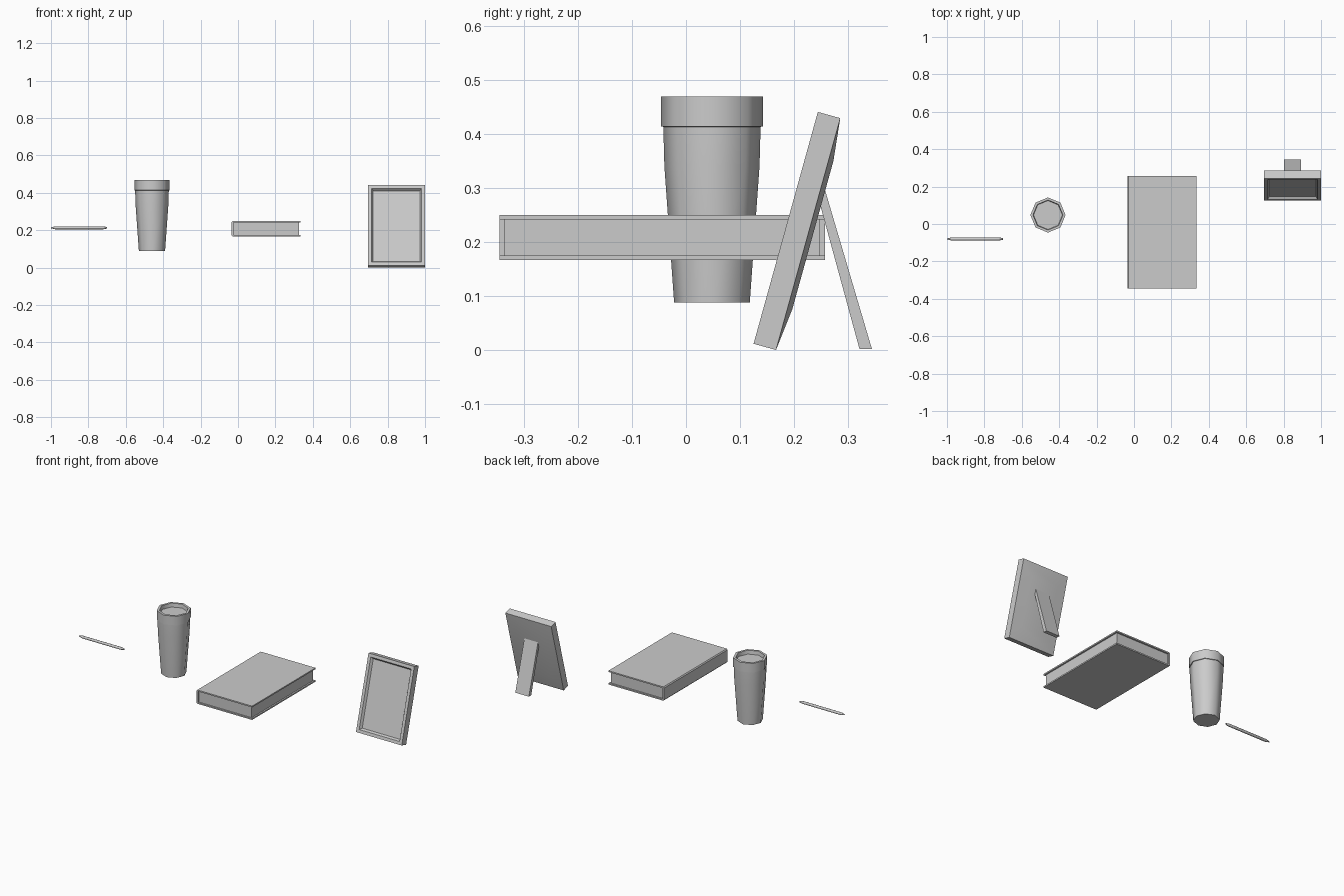
import bpy, bmesh, math
from mathutils import Matrix, Vector

if "Cube" in bpy.data.objects:
    bpy.data.objects.remove(bpy.data.objects["Cube"])


def loft(name, rings, matrix=Matrix(), smooth=35):
    """Bridge equal-length rings of points and cap both ends."""
    bm = bmesh.new()
    loops = [[bm.verts.new(matrix @ Vector(p)) for p in ring] for ring in rings]
    n = len(loops[0])
    for a, b in zip(loops, loops[1:]):
        for i in range(n):
            bm.faces.new((a[i], a[(i + 1) % n], b[(i + 1) % n], b[i]))
    bm.faces.new(loops[0])
    bm.faces.new(loops[-1])
    bmesh.ops.recalc_face_normals(bm, faces=bm.faces)
    me = bpy.data.meshes.new(name)
    bm.to_mesh(me)
    bm.free()
    ob = bpy.data.objects.new(name, me)
    bpy.context.collection.objects.link(ob)
    bpy.ops.object.select_all(action='DESELECT')
    ob.select_set(True)
    bpy.context.view_layer.objects.active = ob
    bpy.ops.object.shade_smooth_by_angle(angle=math.radians(smooth))
    return ob


def lathe(name, profile, matrix, sides=8, smooth=50):
    """Turn (radius, height) pairs around local z."""
    angles = [2 * math.pi * i / sides for i in range(sides)]
    rings = [[(r * math.cos(a), r * math.sin(a), z) for a in angles] for r, z in profile]
    return loft(name, rings, matrix, smooth)


def rect(x0, x1, y, z0, z1):
    return [(x0, y, z0), (x1, y, z0), (x1, y, z1), (x0, y, z1)]


# Pen lying along x, pointed at the left
lathe("pen", [(0.002, 0), (0.008, 0.022), (0.008, 0.28), (0.004, 0.3)],
      Matrix.Translation((-1, -0.08, 0.213)) @ Matrix.Rotation(math.pi / 2, 4, 'Y'))

# Tumbler body and recessed rim
cup = Matrix.Translation((-0.46, 0.048, 0))
lathe("cup_body", [(0.070, 0.088), (0.088, 0.34), (0.090, 0.414)], cup)
lathe("cup_lid", [(0.088, 0.413), (0.094, 0.414), (0.094, 0.469),
                  (0.080, 0.469), (0.077, 0.447)], cup)

# Book cover: C-shaped profile with a softened spine, extruded along y
c = [(0.335, 0.167), (-0.029, 0.167), (-0.034, 0.173), (-0.034, 0.244), (-0.029, 0.25),
     (0.335, 0.25), (0.335, 0.242), (-0.024, 0.242), (-0.024, 0.175), (0.335, 0.175)]
loft("book_cover", [[(x, y, z) for x, z in c] for y in (-0.345, 0.257)])

# Book pages, set in from the cover edges
loft("book_pages", [rect(-0.025, 0.326, y, 0.174, 0.243) for y in (-0.336, 0.247)])

# Picture frame: recessed picture in front, raised panel at the back
W, H, T = 0.304, 0.445, 0.043
tilt = Matrix.Translation((0.848, 0.125, 0.012)) @ Matrix.Rotation(math.radians(-15.5), 4, 'X')


def frame_ring(inset_x, y, inset_z=None):
    iz = inset_x if inset_z is None else inset_z
    return rect(-W / 2 + inset_x, W / 2 - inset_x, y, iz, H - iz)


loft("picture_frame", [frame_ring(0.027, 0.014), frame_ring(0.018, 0), frame_ring(0, 0),
                       frame_ring(0, T), frame_ring(0.06, T + 0.009, 0.08)], tilt, 30)

# Frame stand: tapered strut leaning against the back
side = [(0.243, 0.288), (0.257, 0.297), (0.344, 0.002), (0.321, 0.002)]
loft("frame_stand", [[(x, y, z) for y, z in side] for x in (0.803, 0.893)])
